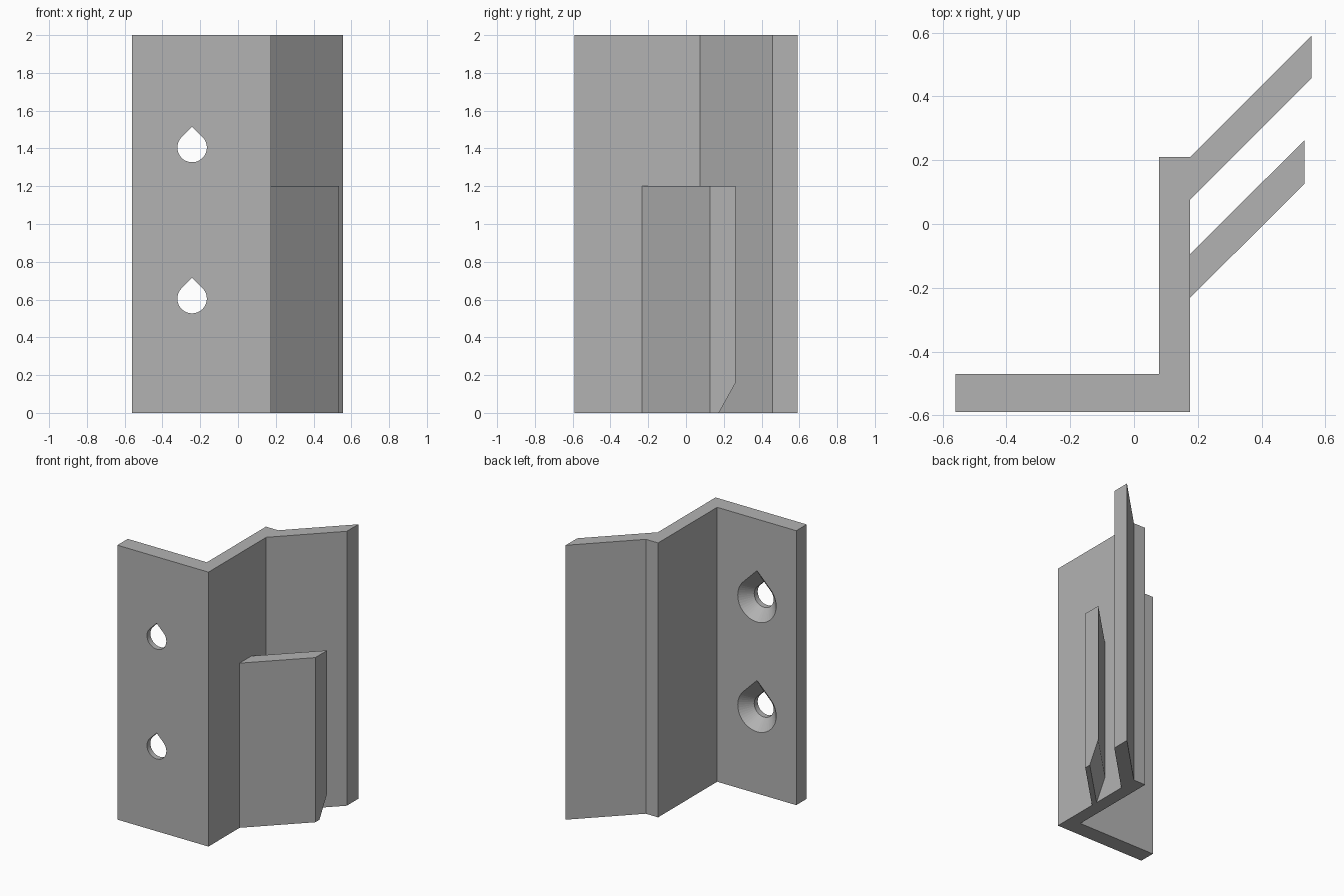
import bpy, bmesh, math
from mathutils import Vector

if "Cube" in bpy.data.objects:
    bpy.data.objects.remove(bpy.data.objects["Cube"], do_unlink=True)

grey = bpy.data.materials.new("plain grey")
grey.use_nodes = True
colour = (0.45, 0.45, 0.45, 1)
grey.diffuse_color = colour
grey.node_tree.nodes["Principled BSDF"].inputs["Base Color"].default_value = colour


def loft(name, rings):
    """Closed solid through matching rings of points, capped at both ends."""
    bm = bmesh.new()
    loops = [[bm.verts.new(p) for p in ring] for ring in rings]
    n = len(loops[0])
    for a, b in zip(loops, loops[1:]):
        for i in range(n):
            j = (i + 1) % n
            bm.faces.new((a[i], a[j], b[j], b[i]))
    bm.faces.new(loops[0])
    bm.faces.new(loops[-1])
    bmesh.ops.recalc_face_normals(bm, faces=bm.faces)
    mesh = bpy.data.meshes.new(name)
    bm.to_mesh(mesh)
    bm.free()
    mesh.materials.append(grey)
    obj = bpy.data.objects.new(name, mesh)
    bpy.context.collection.objects.link(obj)
    return obj


def extrude(name, points, offset):
    start = [Vector(p) for p in points]
    return loft(name, [start, [p + Vector(offset) for p in start]])


def teardrop(radius, y, cx, cz, steps=36):
    """Circle with a pointed 45 degree roof."""
    ring = []
    for i in range(steps + 1):
        a = math.radians(135 + 270 * i / steps)
        ring.append((cx + radius * math.cos(a), y, cz + radius * math.sin(a)))
    ring.append((cx, y, cz + radius * math.sqrt(2)))
    return ring


# Bracket: mounting plate, web and slanted flange in one profile
outline = [(-0.56, -0.59), (0.175, -0.59), (0.175, 0.075), (0.557, 0.457),
           (0.557, 0.59), (0.177, 0.21), (0.078, 0.21), (0.078, -0.47),
           (-0.56, -0.47)]
bracket = extrude("bracket", [(x, y, 0) for x, y in outline], (0, 0, 2))

# Countersunk teardrop screw holes, widening toward the back
for height in (0.605, 1.405):
    sections = [(0.078, -0.65), (0.078, -0.55), (0.155, -0.47), (0.174, -0.45)]
    cutter = loft("screw_hole_cutter",
                  [teardrop(r, y, -0.243, height) for r, y in sections])
    cutter.hide_render = True
    mod = bracket.modifiers.new("screw_hole", "BOOLEAN")
    mod.operation = "DIFFERENCE"
    mod.solver = "EXACT"
    mod.object = cutter
    bpy.context.view_layer.objects.active = bracket
    bpy.ops.object.modifier_apply(modifier=mod.name)
    bpy.data.objects.remove(cutter, do_unlink=True)

# Shorter slanted fin with a bevelled lower back edge
section = [(-0.232, 0), (-0.184, 0), (-0.095, 0.16), (-0.095, 1.2), (-0.232, 1.2)]
extrude("clip_fin", [(0.175, y, z) for y, z in section], (0.36, 0.358, 0))
